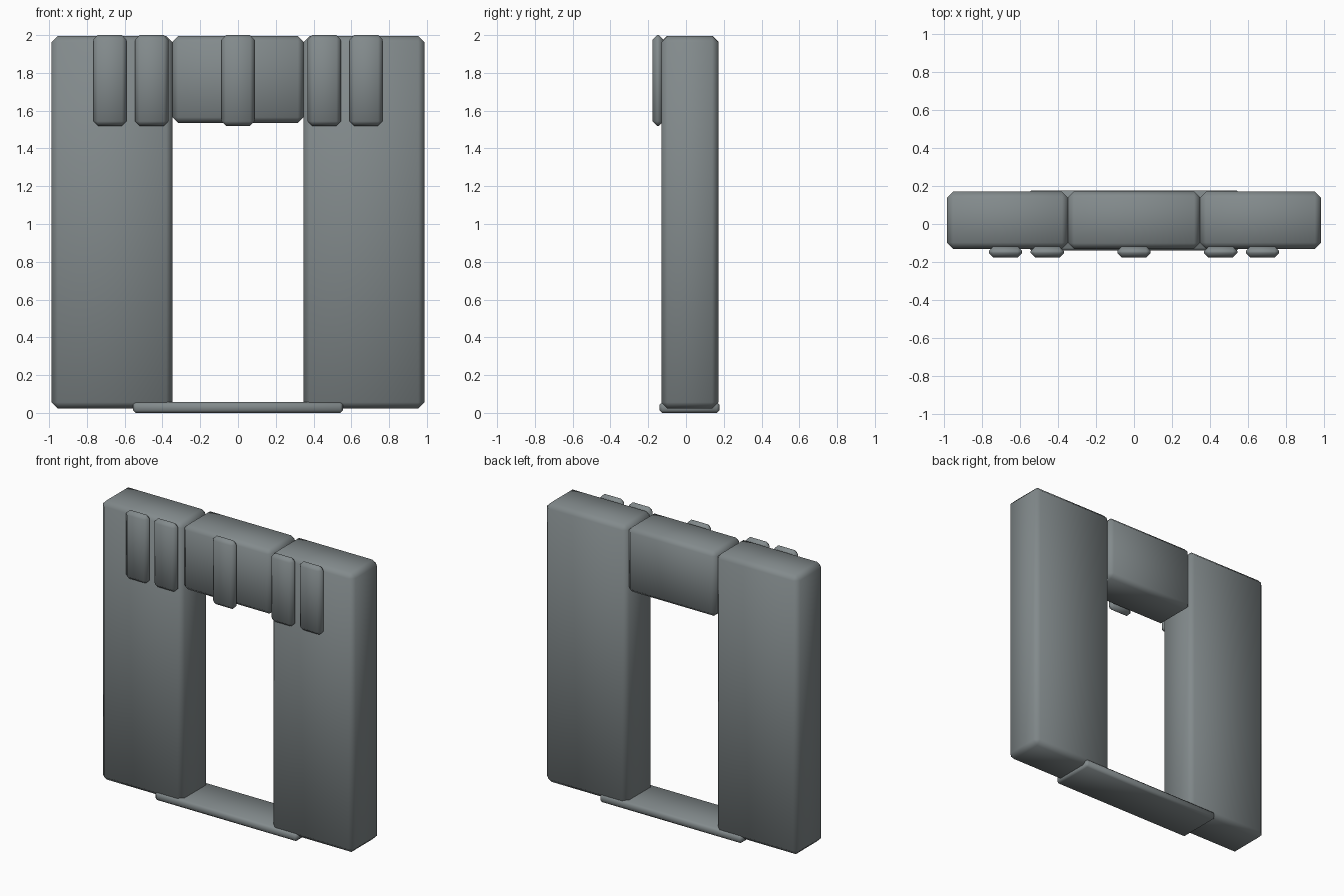
import bpy

if "Cube" in bpy.data.objects:
    bpy.data.objects.remove(bpy.data.objects["Cube"])

# One stone colour for everything
stone = bpy.data.materials.new("blue_grey_stone")
stone.diffuse_color = (0.225, 0.255, 0.262, 1.0)
stone.use_nodes = True
stone.node_tree.nodes["Principled BSDF"].inputs["Base Color"].default_value = stone.diffuse_color


def block(name, x, y, z, bevel):
    """Smooth-shaded chamfered box spanning the given (min, max) ranges."""
    bpy.ops.mesh.primitive_cube_add(
        size=1, location=[(a + b) / 2 for a, b in (x, y, z)])
    ob = bpy.context.object
    ob.name = name
    ob.scale = [b - a for a, b in (x, y, z)]
    bpy.ops.object.transform_apply(location=False, rotation=False, scale=True)
    mod = ob.modifiers.new("chamfer", "BEVEL")
    mod.width = bevel
    mod.segments = 1
    mod.limit_method = 'NONE'
    bpy.ops.object.shade_smooth()
    ob.data.materials.append(stone)
    return ob


DEPTH = (-0.131, 0.171)

# Pillars
block("left_pillar", (-0.987, -0.347), DEPTH, (0.023, 1.995), 0.033)
block("right_pillar", (0.347, 0.987), DEPTH, (0.023, 1.995), 0.033)

# Lintel between the pillar tops
block("lintel", (-0.347, 0.347), DEPTH, (1.535, 1.995), 0.03)

# Threshold slab on the ground
block("threshold", (-0.555, 0.555), (-0.14, 0.177), (0.0, 0.057), 0.014)

# Raised plates along the front
for i, cx in enumerate((-0.678, -0.457, 0.0, 0.457, 0.678)):
    block(f"front_plate_{i + 1}", (cx - 0.088, cx + 0.088),
          (-0.177, -0.119), (1.52, 2.0), 0.024)
